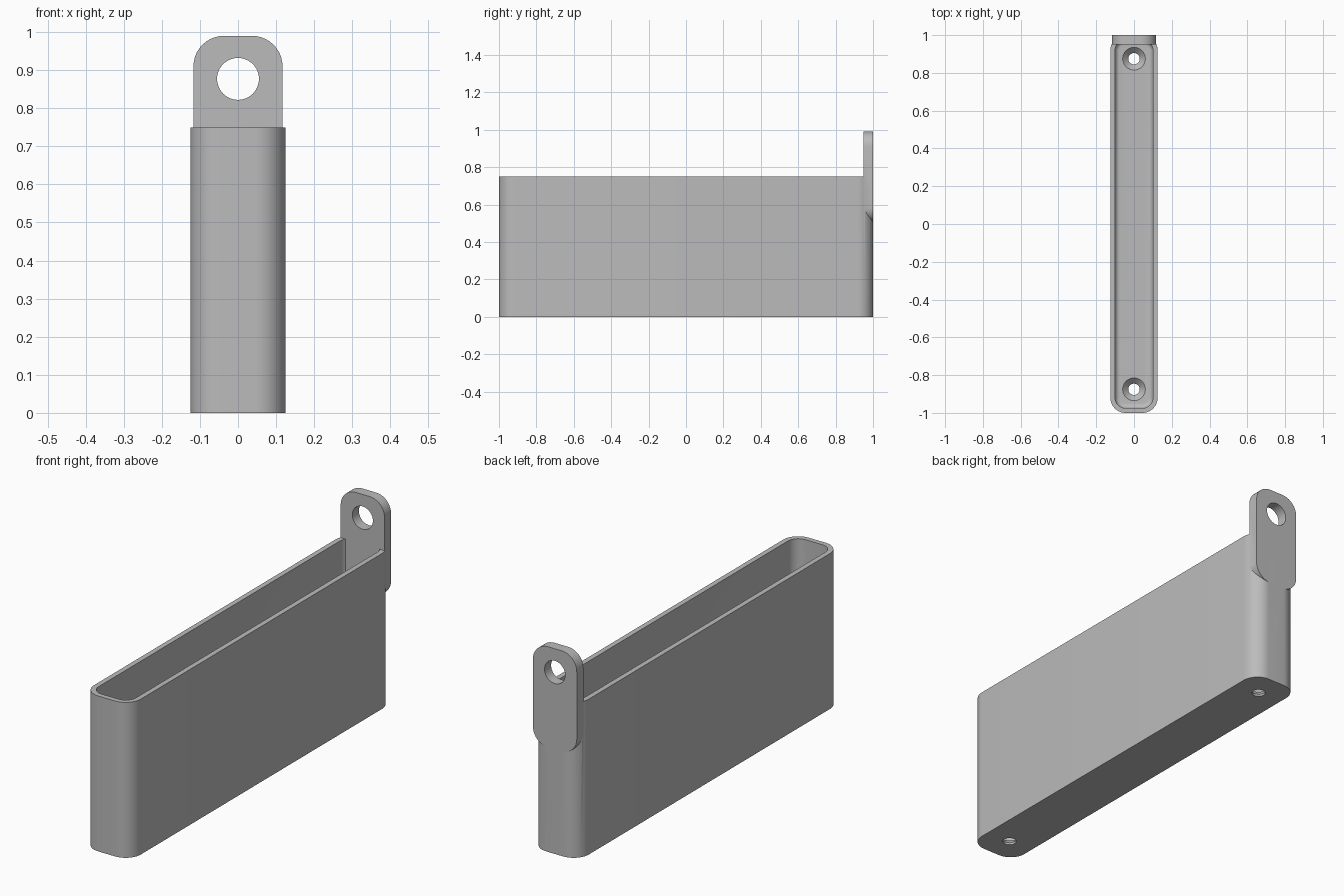
import bpy, bmesh
from math import cos, sin, pi, radians

cube = bpy.data.objects.get("Cube")
if cube:
    bpy.data.objects.remove(cube, do_unlink=True)

grey = bpy.data.materials.new("plain grey")
grey.use_nodes = True
grey.diffuse_color = (0.5, 0.5, 0.5, 1)
grey.node_tree.nodes["Principled BSDF"].inputs["Base Color"].default_value = grey.diffuse_color


def rounded(half_w, half_h, r, steps=10):
    """Counter-clockwise rounded rectangle outline."""
    pts = []
    for i, (sx, sy) in enumerate([(1, 1), (-1, 1), (-1, -1), (1, -1)]):
        for k in range(steps + 1):
            a = (i + k / steps) * pi / 2
            pts.append((sx * (half_w - r) + r * cos(a), sy * (half_h - r) + r * sin(a)))
    return pts


def circle(r, steps=48):
    return [(r * cos(2 * pi * k / steps), r * sin(2 * pi * k / steps)) for k in range(steps)]


def loft(name, rings):
    """Closed solid through a stack of equal-length rings of 3D points."""
    bm = bmesh.new()
    loops = [[bm.verts.new(p) for p in ring] for ring in rings]
    n = len(loops[0])
    for a, b in zip(loops, loops[1:]):
        for i in range(n):
            j = (i + 1) % n
            bm.faces.new((a[i], a[j], b[j], b[i]))
    bm.faces.new(loops[0][::-1])
    bm.faces.new(loops[-1])
    bmesh.ops.recalc_face_normals(bm, faces=bm.faces)
    mesh = bpy.data.meshes.new(name)
    bm.to_mesh(mesh)
    bm.free()
    mesh.materials.append(grey)
    obj = bpy.data.objects.new(name, mesh)
    bpy.context.collection.objects.link(obj)
    return obj


def boolean(obj, other, operation):
    """Apply a boolean and remove the helper."""
    bpy.context.view_layer.objects.active = obj
    mod = obj.modifiers.new("bool", 'BOOLEAN')
    mod.operation, mod.solver, mod.object = operation, 'EXACT', other
    bpy.ops.object.modifier_apply(modifier=mod.name)
    bpy.data.objects.remove(other, do_unlink=True)


# Tray: outer wall, rim, inner wall, then a rounded fillet into the floor
HALF_W, CORNER, HEIGHT, WALL, FLOOR, FILLET = 0.125, 0.08, 0.75, 0.025, 0.04, 0.025
profile = [(0, 0), (0, HEIGHT), (WALL, HEIGHT)]
for k in range(7):
    a = k / 6 * pi / 2
    profile.append((WALL + FILLET * (1 - cos(a)), FLOOR + FILLET * (1 - sin(a))))
tray = loft("tray", [[(x, y, z) for x, y in rounded(HALF_W - d, 1 - d, CORNER - d)]
                     for d, z in profile])

# Hanging tab on the back wall, with its round eye
TAB_LOW, TAB_HIGH = 0.505, 0.99
mid, half = (TAB_LOW + TAB_HIGH) / 2, (TAB_HIGH - TAB_LOW) / 2
tab = loft("hanging_tab", [[(x, y, mid + z) for x, z in rounded(0.117, half, 0.08)]
                           for y in (0.95, 1)])
boolean(tray, tab, 'UNION')
eye = loft("eye_cutter", [[(x, y, 0.877 + z) for x, z in circle(0.055)] for y in (0.9, 1.1)])
boolean(tray, eye, 'DIFFERENCE')

# Countersunk screw holes at both ends of the floor
for side in (-1, 1):
    hole = loft("screw_cutter", [[(x, side * 0.875 + y, z) for x, y in circle(r)]
                                 for r, z in ((0.03, -0.05), (0.03, 0.01), (0.06, FLOOR), (0.06, 0.06))])
    boolean(tray, hole, 'DIFFERENCE')

# Smooth rounded corners, keep hard edges
bpy.ops.object.select_all(action='DESELECT')
tray.select_set(True)
bpy.context.view_layer.objects.active = tray
bpy.ops.object.shade_smooth_by_angle(angle=radians(30))
tray.name = "tray_with_hanging_tab"
